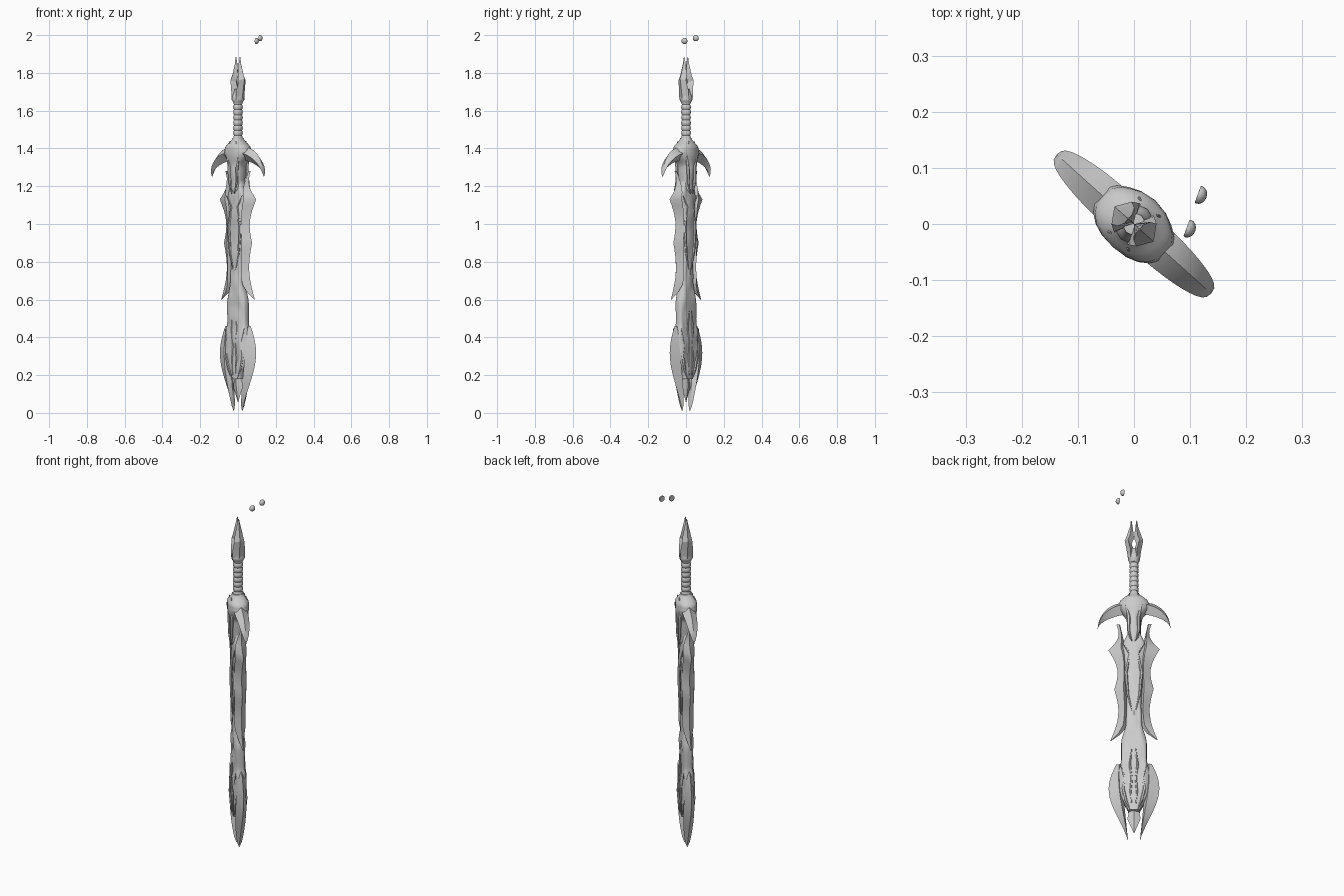
import bpy, bmesh
from math import sin, cos, pi, radians, copysign
from mathutils import Matrix, Vector, noise

if "Cube" in bpy.data.objects:
    bpy.data.objects.remove(bpy.data.objects["Cube"])

GREY = (0.6, 0.6, 0.6, 1)
steel = bpy.data.materials.new("grey steel")
steel.use_nodes = True
steel.diffuse_color = GREY
steel.node_tree.nodes["Principled BSDF"].inputs["Base Color"].default_value = GREY

# The sword is built facing forward, then turned about its long axis
TURN = Matrix.Rotation(radians(-42), 4, "Z")


def lerp(start, end, factor):
    return start + (end - start) * factor


def fractions(count):
    return [step / count for step in range(count + 1)]


def finish(bm, name, angle, placement=TURN):
    """Turn the mesh into a shaded, placed object."""
    bmesh.ops.remove_doubles(bm, verts=bm.verts, dist=0.0002)
    bmesh.ops.recalc_face_normals(bm, faces=bm.faces)
    bm.transform(placement)
    mesh = bpy.data.meshes.new(name)
    bm.to_mesh(mesh)
    bm.free()
    mesh.materials.append(steel)
    part = bpy.data.objects.new(name, mesh)
    bpy.context.collection.objects.link(part)
    bpy.ops.object.select_all(action="DESELECT")
    part.select_set(True)
    bpy.context.view_layer.objects.active = part
    bpy.ops.object.shade_smooth_by_angle(angle=radians(angle))


def skin(rings):
    """Join rings of points into a closed tube."""
    bm = bmesh.new()
    rows = [[bm.verts.new(point) for point in ring] for ring in rings]
    count = len(rows[0])
    for lower, upper in zip(rows, rows[1:]):
        for i in range(count):
            j = (i + 1) % count
            bm.faces.new((lower[i], lower[j], upper[j], upper[i]))
    bm.faces.new(rows[0])
    bm.faces.new(rows[-1])
    return bm


def bevelled_pair(name, rows, ridge):
    """Mirrored plates; each row holds an outer point, an inner point and a half thickness."""
    for side, word in ((1, "left"), (-1, "right")):
        rings = []
        for (outer_x, outer_z), (inner_x, inner_z), thick in rows:
            middle_x = side * lerp(outer_x, inner_x, ridge)
            middle_z = lerp(outer_z, inner_z, ridge)
            rings.append([(side * outer_x, 0, outer_z), (middle_x, thick, middle_z),
                          (side * inner_x, 0, inner_z), (middle_x, -thick, middle_z)])
        finish(skin(rings), word + "_" + name, 25)


def eased(rows, steps):
    """Insert softly blended sections between the given ones."""
    result = [rows[0]]
    for start, end in zip(rows, rows[1:]):
        for t in fractions(steps)[1:]:
            soft = t * t * (3 - 2 * t)
            result.append((lerp(start[0], end[0], t),
                           lerp(start[1], end[1], soft), lerp(start[2], end[2], soft)))
    return result


def loft(name, rows, sides, squareness=1, rough=0, angle=40):
    """Upright body; each row holds height, half width and half depth."""
    rings = []
    for z, width, depth in rows:
        ring = []
        for i in range(sides):
            turn = 2 * pi * i / sides
            x = width * copysign(abs(cos(turn)) ** squareness, cos(turn))
            y = depth * copysign(abs(sin(turn)) ** squareness, sin(turn))
            y *= 1 + rough * noise.noise(Vector((abs(x) * 30, y * 9, z * 12)))
            ring.append((x, y, z))
        rings.append(ring)
    finish(skin(rings), name, angle)


def ridges(name, path, depth, radius):
    """Raised tapering ridges, repeated on both faces and both halves."""
    for side, word in ((1, "left"), (-1, "right")):
        for face, where in ((1, "back"), (-1, "front")):
            rings = []
            for (x, z), t in zip(path, fractions(len(path) - 1)):
                size = radius * (sin(pi * t) + 0.2)
                rings.append([(side * (x + size * cos(k * pi / 3)),
                               face * (depth + size * sin(k * pi / 3)), z) for k in range(6)])
            finish(skin(rings), "_".join((word, where, name)), 50)


# Lower cutting edges: a leaf shape ending in two prongs
leaf = []
for t in fractions(16):
    z = lerp(0.01, 0.46, t)
    belly = 0.06 * sin(pi * t ** 1.4)
    leaf.append(((lerp(0.03, 0.09, t) + belly, z), (lerp(0.03, 0.07, t), z),
                 0.002 + 0.027 * abs(sin(pi * t)) ** 0.6))
bevelled_pair("lower_blade", leaf, 0.75)

# Upper cutting edges: scallops hung between four barbs
barbs = [(0.12, 0.6), (0.1, 0.9), (0.13, 1.13), (0.09, 1.28)]
scallops = []
for start, end in zip(barbs, barbs[1:]):
    for t in fractions(8):
        z = lerp(start[1], end[1], t)
        outer = lerp(start[0], end[0], t) - 0.03 * sin(pi * t)
        inner = 0.035 + 0.08 * max(0, 7 - 10 * z) ** 2 + 0.2 * max(0, z - 1.1)
        thick = 0.028 * min(1, 10 * (z - 0.6), 10 * (1.28 - z)) + 0.002
        if t or start == barbs[0]:
            scallops.append(((outer, z), (inner, z), thick))
bevelled_pair("upper_blade", scallops, 0.72)

# Sculpted core running down the blade
waist = [(0.18, 0.03), (0.3, 0.08), (0.4, 0.08), (0.48, 0.065), (0.58, 0.065),
         (0.7, 0.04), (0.8, 0.037), (1, 0.05), (1.14, 0.06), (1.24, 0.03)]
core = [(z, width, 0.024 + width / 8) for z, width in waist]
loft("blade_core", eased(core, 9), 32, squareness=0.65, rough=0.3)

# Raised ornament on the core
ridges("outer_flame", [(0.02, 0.18), (0.04, 0.23), (0.055, 0.3), (0.045, 0.36), (0.07, 0.45)],
       0.028, 0.008)
ridges("inner_flame", [(0.01, 0.2), (0.016, 0.28), (0.01, 0.36), (0.02, 0.44), (0.01, 0.54)],
       0.032, 0.006)
ridges("upper_flame", [(0.01, 0.76), (0.03, 0.85), (0.04, 0.98), (0.02, 1.09), (0.055, 1.15)],
       0.029, 0.007)

# Point set between the two prongs
loft("centre_point", [(0.055, 0.001, 0.001), (0.14, 0.034, 0.014), (0.22, 0.018, 0.016)],
     4, angle=20)

# Guard with a tongue overlapping the blade
guard = [(1.15, 0.006, 0.03), (1.19, 0.03, 0.04), (1.3, 0.036, 0.046), (1.38, 0.08, 0.055),
         (1.4, 0.075, 0.055), (1.455, 0.026, 0.03)]
loft("guard", eased(guard, 7), 20, squareness=0.85, rough=0.12)
ridges("guard_rib", [(0.01, 1.16), (0.026, 1.22), (0.026, 1.3), (0.04, 1.37), (0.02, 1.44)],
       0.04, 0.008)

# Hooked arms of the guard, swept along a quarter turn
hook = []
for t in fractions(10):
    along, fall = sin(t * pi / 2), abs(cos(t * pi / 2))
    hook.append(((0.055 + 0.13 * along, 1.25 + 0.155 * fall),
                 (0.055 + 0.13 * along ** 1.5, 1.25 + 0.085 * fall),
                 0.001 + 0.035 * fall ** 0.7))
bevelled_pair("guard_arm", hook, 0.45)

# Ringed grip
wraps = [(lerp(1.44, 1.66, t), 0.02 + swell, 0.023 + swell)
         for t in fractions(48) for swell in [0.004 * abs(sin(8 * pi * t))]]
loft("grip", wraps, 16)

# Pommel collar and split head with an eye between the halves
collar = [(1.635, 0.022, 0.026), (1.66, 0.031, 0.036), (1.715, 0.016, 0.02)]
loft("pommel_collar", eased(collar, 4), 12)
horn = [((0.03, 1.655), (0, 1.66), 0.034), ((0.035, 1.7), (0, 1.71), 0.034),
        ((0.047, 1.77), (0.012, 1.75), 0.027), ((0.038, 1.795), (0, 1.785), 0.022),
        ((0.021, 1.85), (0.006, 1.845), 0.01), ((0.016, 1.885), (0.012, 1.885), 0.002)]
bevelled_pair("pommel_horn", horn, 0.5)

# Two loose half-round gems floating above the pommel
for name, place in (("upper_gem", (0.116, 0.052, 1.984)), ("lower_gem", (0.096, -0.008, 1.969))):
    bm = bmesh.new()
    bmesh.ops.create_uvsphere(bm, u_segments=16, v_segments=10, radius=0.0165)
    for vert in bm.verts:
        vert.co.x = max(vert.co.x, -0.003) * 0.85
    finish(bm, name, 40, Matrix.Translation(place) @ Matrix.Rotation(radians(-20), 4, "Z"))
